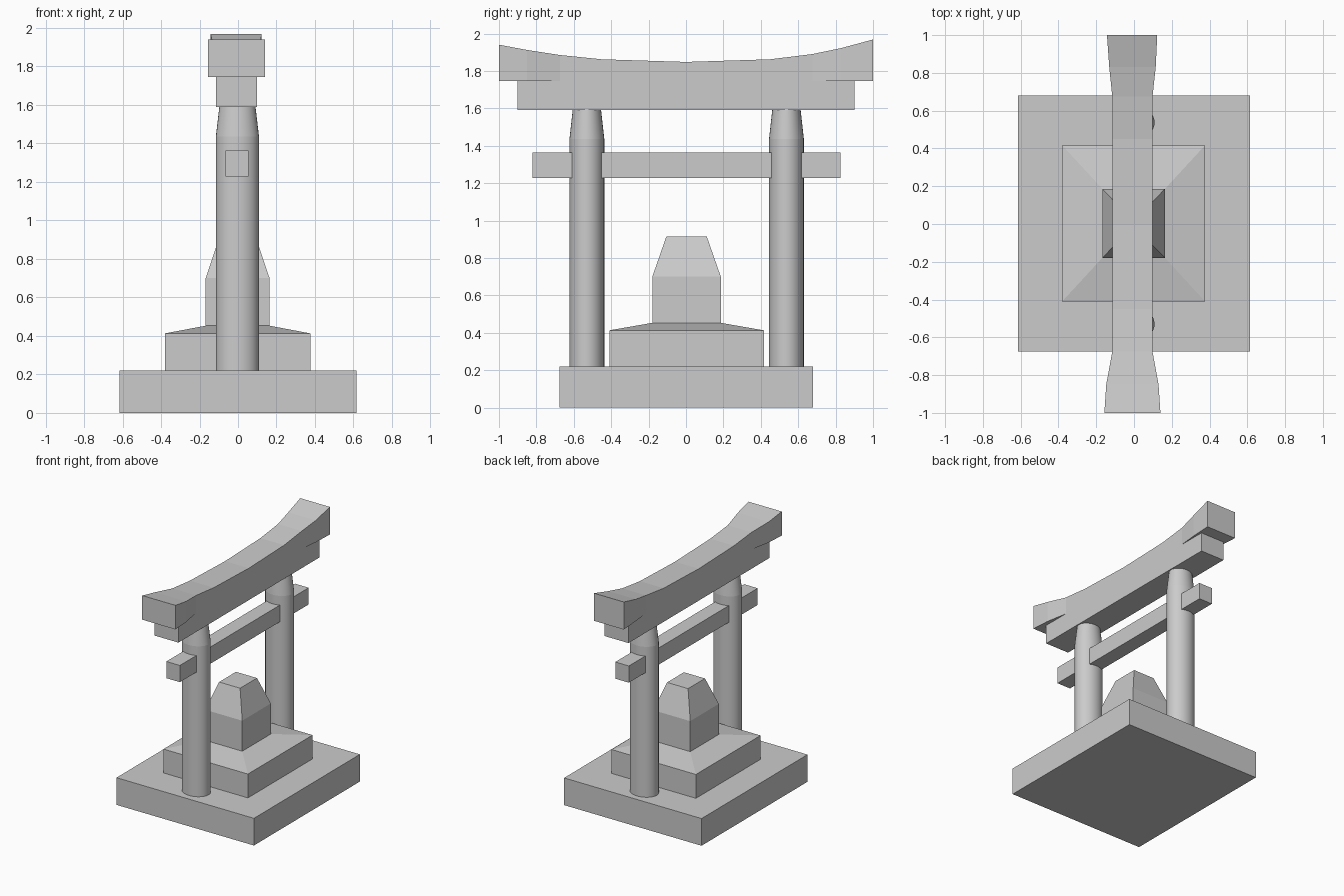
import bpy, bmesh, math

if "Cube" in bpy.data.objects:
    bpy.data.objects.remove(bpy.data.objects["Cube"])


def loft(name, rings, smooth=False):
    """Skin a list of equal-length point rings and cap both ends."""
    bm = bmesh.new()
    rows = [[bm.verts.new(p) for p in ring] for ring in rings]
    n = len(rows[0])
    for a, b in zip(rows, rows[1:]):
        for i in range(n):
            j = (i + 1) % n
            bm.faces.new((a[i], a[j], b[j], b[i])).smooth = smooth
    bm.faces.new(rows[0][::-1])
    bm.faces.new(rows[-1])
    # keep the horizontal rings crisp on smooth parts
    if smooth:
        for row in rows:
            for i in range(n):
                bm.edges.get((row[i], row[(i + 1) % n])).smooth = False
    bmesh.ops.recalc_face_normals(bm, faces=bm.faces)
    mesh = bpy.data.meshes.new(name)
    bm.to_mesh(mesh)
    bm.free()
    obj = bpy.data.objects.new(name, mesh)
    bpy.context.collection.objects.link(obj)
    return obj


def rect(x0, x1, y0, y1, z):
    return [(x0, y0, z), (x1, y0, z), (x1, y1, z), (x0, y1, z)]


def box(name, x0, x1, y0, y1, z0, z1):
    return loft(name, [rect(x0, x1, y0, y1, z0), rect(x0, x1, y0, y1, z1)])


def ellipse(cx, cy, rx, ry, z, n=32):
    return [(cx + rx * math.cos(2 * math.pi * i / n),
             cy + ry * math.sin(2 * math.pi * i / n), z) for i in range(n)]


# Ground slab
box("base_slab", -0.615, 0.615, -0.675, 0.68, 0, 0.22)

# Stepped stone: plinth, sloped shoulder, block and tapered top
stone = [(0.378, 0.413, 0.22), (0.378, 0.413, 0.413), (0.166, 0.183, 0.453),
         (0.166, 0.183, 0.70), (0.094, 0.108, 0.915)]
loft("centre_stone", [rect(-hx - 0.002, hx - 0.002, 0.003 - hy, 0.003 + hy, z)
                      for hx, hy, z in stone])

# Two oval pillars with tapered necks
for name, cy in (("front_pillar", -0.53), ("back_pillar", 0.537)):
    loft(name, [ellipse(-0.003, cy, 0.112, 0.093, 0.22),
                ellipse(-0.003, cy, 0.112, 0.093, 1.437),
                ellipse(-0.003, cy, 0.094, 0.076, 1.59)], smooth=True)

# Tie beam through the pillars
box("tie_beam", -0.066, 0.055, -0.822, 0.825, 1.228, 1.363)

# Lower lintel
box("lower_lintel", -0.115, 0.098, -0.902, 0.9, 1.59, 1.745)

# Curved top beam with flared ends: y, left x, right x, top z
sections = [(-1.0, -0.157, 0.14, 1.94), (-0.85, -0.147, 0.13, 1.912),
            (-0.675, -0.115, 0.098, 1.885), (-0.45, -0.115, 0.098, 1.862),
            (0, -0.115, 0.098, 1.848), (0.45, -0.115, 0.098, 1.862),
            (0.675, -0.115, 0.098, 1.89), (0.83, -0.131, 0.115, 1.922),
            (1.0, -0.143, 0.123, 1.968)]
loft("top_beam", [[(x0, y, 1.745), (x1, y, 1.745), (x1, y, z), (x0, y, z)]
                  for y, x0, x1, z in sections])
